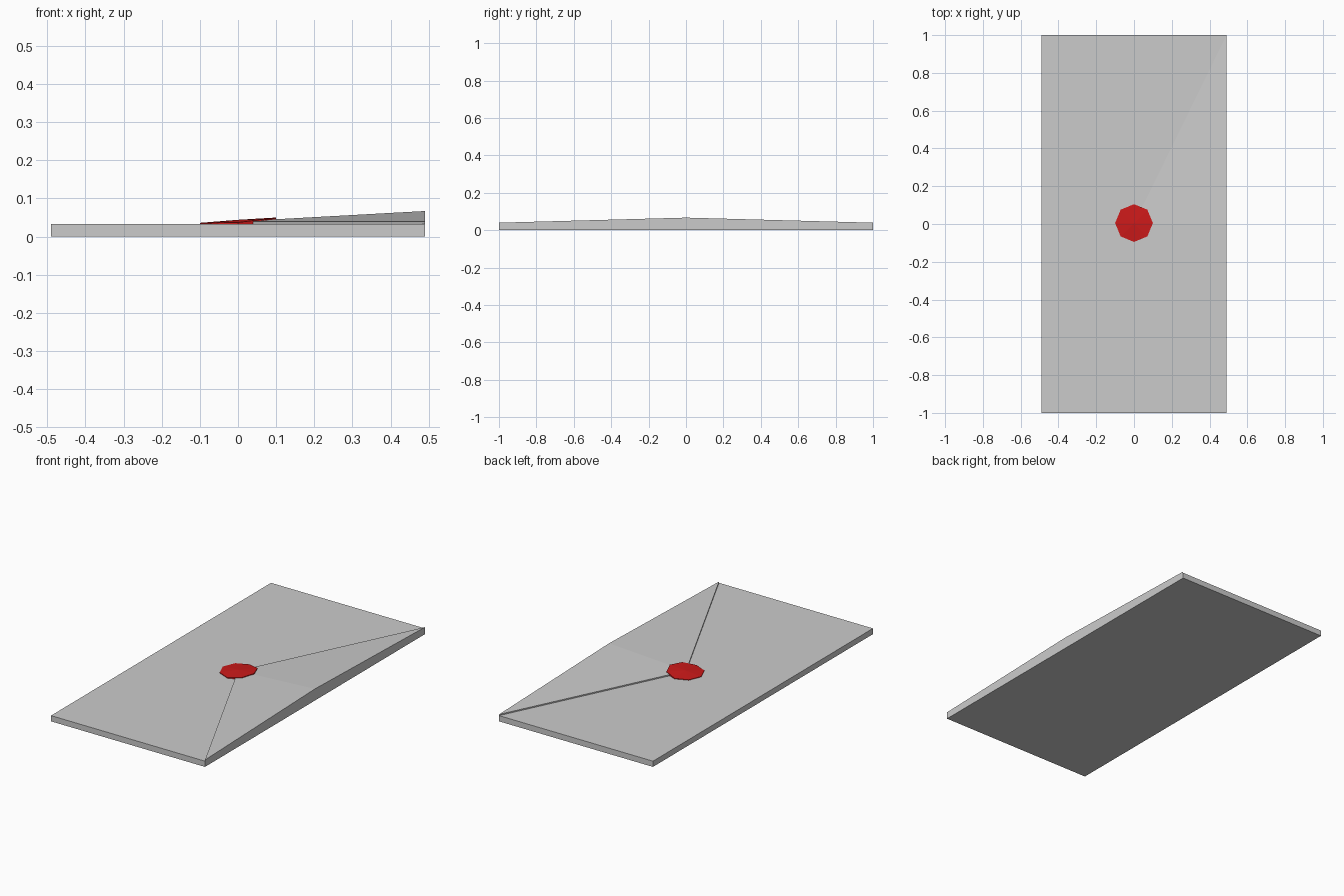
import bpy, math

if "Cube" in bpy.data.objects:
    bpy.data.objects.remove(bpy.data.objects["Cube"])


def make_mesh(name, verts, faces):
    mesh = bpy.data.meshes.new(name)
    mesh.from_pydata(verts, [], faces)
    mesh.update()
    obj = bpy.data.objects.new(name, mesh)
    bpy.context.collection.objects.link(obj)
    return obj


def make_slab(name, outline, bottom_z, tops, apex=None):
    """Closed solid: flat base, walls, and a fan top around apex (or one flat cap)."""
    n = len(outline)
    verts = [(x, y, bottom_z) for x, y in outline]
    verts += [(x, y, z) for (x, y), z in zip(outline, tops)]
    faces = [tuple(reversed(range(n)))]
    faces += [(i, (i + 1) % n, n + (i + 1) % n, n + i) for i in range(n)]
    if apex:
        verts.append(apex)
        faces += [(n + i, n + (i + 1) % n, 2 * n) for i in range(n)]
    else:
        faces.append(tuple(range(n, 2 * n)))
    return make_mesh(name, verts, faces)


W, L, BODY_Z = 0.49, 1.0, 0.033

# Envelope body
make_slab("envelope_body", [(-W, -L), (W, -L), (W, L), (-W, L)], 0, [BODY_Z] * 4)

# Closing flap: thin at the tip and corners, bulging along the fold
tip, low, mid, high = (0, 0, 0.04), (W, -L, 0.04), (W, 0, 0.067), (W, L, 0.04)
base = [(x, y, BODY_Z) for x, y, z in (tip, low, mid, high)]
make_mesh("envelope_flap", base + [tip, low, mid, high],
          [(3, 2, 1, 0), (4, 5, 6), (4, 6, 7),
           (0, 1, 5, 4), (1, 2, 6, 5), (2, 3, 7, 6), (3, 0, 4, 7)])

# Octagonal wax seal draped over the flap tip
ring = [(0.1 * math.cos(i * math.pi / 4), 0.1 * math.sin(i * math.pi / 4) + 0.005)
        for i in range(8)]
seal_tops = [0.05, 0.046, 0.037, 0.036, 0.036, 0.036, 0.037, 0.046]
seal = make_slab("wax_seal", ring, BODY_Z, seal_tops, (0, 0.005, 0.044))

wax = bpy.data.materials.new("red_wax")
wax.diffuse_color = (0.6, 0.01, 0.01, 1)
wax.use_nodes = True
wax.node_tree.nodes["Principled BSDF"].inputs["Base Color"].default_value = wax.diffuse_color
seal.data.materials.append(wax)
